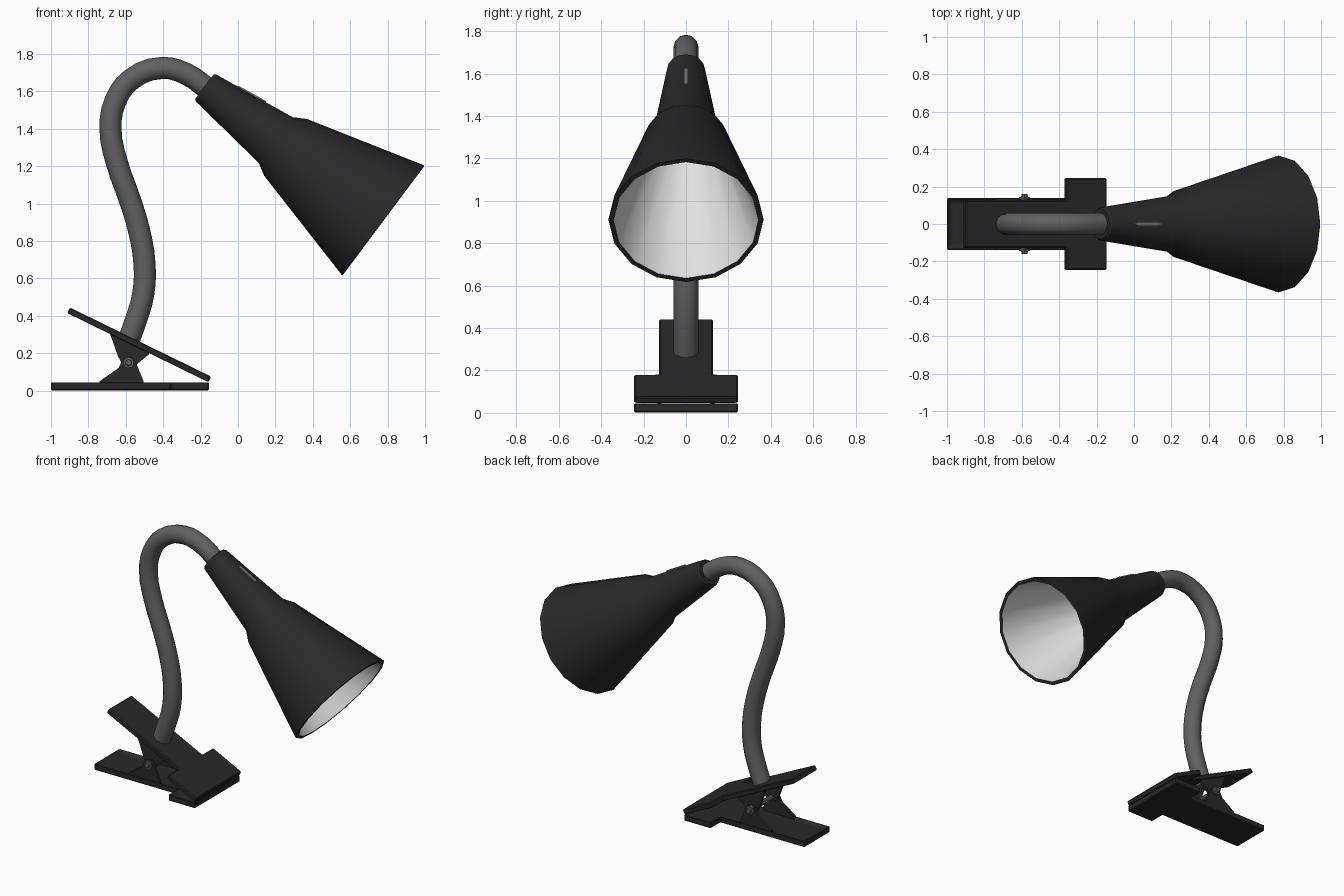
import bpy, bmesh, math
from mathutils import Vector, Matrix

if "Cube" in bpy.data.objects:
    bpy.data.objects.remove(bpy.data.objects["Cube"])


def material(name, c):
    m = bpy.data.materials.new(name)
    m.diffuse_color = (c, c, c, 1)
    m.use_nodes = True
    m.node_tree.nodes["Principled BSDF"].inputs["Base Color"].default_value = m.diffuse_color
    return m


BLACK = material("black plastic", 0.022)
GREY = material("grey metal", 0.12)
WHITE = material("white lining", 0.75)
SILVER = material("light grey switch", 0.2)


def finish(bm, name, mats, bevel=0.0):
    bmesh.ops.recalc_face_normals(bm, faces=bm.faces)
    me = bpy.data.meshes.new(name)
    bm.to_mesh(me)
    bm.free()
    ob = bpy.data.objects.new(name, me)
    bpy.context.collection.objects.link(ob)
    for m in mats:
        me.materials.append(m)
    if bevel:
        b = ob.modifiers.new("bevel", 'BEVEL')
        b.width, b.segments, b.limit_method = bevel, 1, 'ANGLE'
    return ob


def smooth(ob, angle=30):
    bpy.ops.object.select_all(action='DESELECT')
    ob.select_set(True)
    bpy.context.view_layer.objects.active = ob
    bpy.ops.object.shade_smooth_by_angle(angle=math.radians(angle))


def prism(name, pts, depth, mat, matrix, recess=None, bevel=0.0):
    """Extrude a flat outline along local z; recess = (rim, depth) sinks the start face."""
    bm = bmesh.new()
    base = bm.faces.new([bm.verts.new((x, y, 0)) for x, y in pts])
    ext = bmesh.ops.extrude_face_region(bm, geom=[base], use_keep_orig=True)
    new = [v for v in ext["geom"] if isinstance(v, bmesh.types.BMVert)]
    bmesh.ops.translate(bm, verts=new, vec=(0, 0, depth))
    bmesh.ops.recalc_face_normals(bm, faces=bm.faces)
    if recess:
        bmesh.ops.inset_region(bm, faces=[base], thickness=recess[0], use_even_offset=True)
        bmesh.ops.translate(bm, verts=base.verts[:], vec=(0, 0, math.copysign(recess[1], depth)))
    bm.transform(matrix)
    return finish(bm, name, [mat], bevel)


def revolve(name, profile, sides, origin, axis, mats, second_from=None):
    """Spin (distance, radius) points round an axis; later bands may use material 1."""
    bm = bmesh.new()
    a = Vector(axis).normalized()
    u = a.cross(Vector((0, 1, 0)))
    if u.length < 0.1:
        u = Vector((0, 0, 1))
    u.normalize()
    if u.z < 0:
        u = -u
    v = a.cross(u)
    rings = []
    for t, r in profile:
        c = Vector(origin) + a * t
        if r == 0:
            rings.append([bm.verts.new(c)] * sides)
        else:
            rings.append([bm.verts.new(c + r * (math.cos(k) * u + math.sin(k) * v))
                          for k in (2 * math.pi * i / sides for i in range(sides))])
    for n, (p, q) in enumerate(zip(rings, rings[1:])):
        for i in range(sides):
            j = (i + 1) % sides
            f = bm.faces.new(list(dict.fromkeys((p[i], p[j], q[j], q[i]))))
            f.material_index = int(second_from is not None and n >= second_from)
    ob = finish(bm, name, mats)
    smooth(ob)
    return ob


def t_outline(length, jaw, half, jaw_half):
    side = [(0, half), (jaw, half), (jaw, jaw_half), (length, jaw_half)]
    return side + [(x, -y) for x, y in reversed(side)]


# Clip: lower plate with a sunken tray, and tilted upper plate hollow underneath
prism("clip_lower_plate", t_outline(0.845, 0.64, 0.138, 0.245), -0.045, BLACK,
      Matrix.Translation((-1, 0, 0.047)), (0.025, 0.02), 0.006)
tilt = math.atan(0.489)
prism("clip_upper_plate", t_outline(0.84, 0.60, 0.127, 0.245), 0.036, BLACK,
      Matrix.Translation((-0.898, 0, 0.444)) @ Matrix.Rotation(tilt, 4, 'Y')
      @ Matrix.Translation((0, 0, -0.036)), (0.02, 0.012), 0.006)

# Hinge cheeks on both sides of the clip
upper = [(-.69, .32), (-.64, .18), (-.61, .125), (-.56, .125), (-.53, .15), (-.475, .195), (-.475, .215)]
lower = [(-.745, .03), (-.74, .05), (-.64, .12), (-.615, .17), (-.57, .18), (-.545, .15), (-.505, .05), (-.505, .03)]
stand = Matrix.Rotation(math.radians(90), 4, 'X')   # local y -> z, local z -> -y
for label, s in (("front", -1), ("back", 1)):
    for part, pts, y in (("upper", upper, 0.105), ("lower", lower, 0.125)):
        prism(f"{part}_cheek_{label}", pts, 0.02, BLACK,
              Matrix.Translation((0, s * y + 0.01, 0)) @ stand)

# Hinge bolt
revolve("hinge_bolt", [(0, 0), (0, .016), (.015, .018), (.015, .03), (.03, .03), (.03, .016),
                       (.29, .016), (.29, .03), (.305, .03), (.305, .018), (.32, .016), (.32, 0)],
        8, (-0.585, -0.16, 0.15), (0, 1, 0), [GREY])

# Gooseneck tube
path = [(-.592, .25), (-.548, .37), (-.506, .52), (-.500, .68), (-.530, .86), (-.578, 1.02),
        (-.648, 1.22), (-.682, 1.40), (-.655, 1.55), (-.570, 1.665), (-.410, 1.725),
        (-.280, 1.695), (-.15, 1.605)]
cu = bpy.data.curves.new("gooseneck", 'CURVE')
cu.dimensions = '3D'
cu.bevel_depth, cu.bevel_resolution, cu.resolution_u = 0.059, 4, 3
cu.use_fill_caps = True
sp = cu.splines.new('BEZIER')
sp.bezier_points.add(len(path) - 1)
for p, (x, z) in zip(sp.bezier_points, path):
    p.co = (x, 0, z)
    p.handle_left_type = p.handle_right_type = 'AUTO'
neck = bpy.data.objects.new("gooseneck", cu)
bpy.context.collection.objects.link(neck)
cu.materials.append(GREY)
bpy.ops.object.select_all(action='DESELECT')
neck.select_set(True)
bpy.context.view_layer.objects.active = neck
bpy.ops.object.convert(target='MESH')
smooth(bpy.context.view_layer.objects.active, 40)

# Lamp shade: black outside and rim, white lining
start = Vector((-0.18, 0, 1.625))
axis = Vector((0.958, 0, -0.716)).normalized()
revolve("lamp_shade", [(0, 0), (0, .082), (.01, .09), (.476, .152), (.542, .19), (1.19, .366),
                       (1.196, .364), (1.196, .342), (.55, .166), (.476, .13), (.40, .12), (.40, 0)],
        16, start, axis, [BLACK, WHITE], 7)

# Switch slider on the ridge of the shade neck
up = Vector((-axis.z, 0, axis.x))
e1 = (axis + 0.134 * up).normalized()
e3 = e1.cross(Vector((0, 1, 0)))
o = start + axis * 0.143 + up * 0.1085 - e3 * 0.003
frame = Matrix((e1, (0, 1, 0), e3)).transposed().to_4x4()
prism("switch_slider", [(0, 0), (.02, -.01), (.15, -.01), (.17, 0), (.15, .01), (.02, .01)], 0.008,
      SILVER, Matrix.Translation(o) @ frame)
